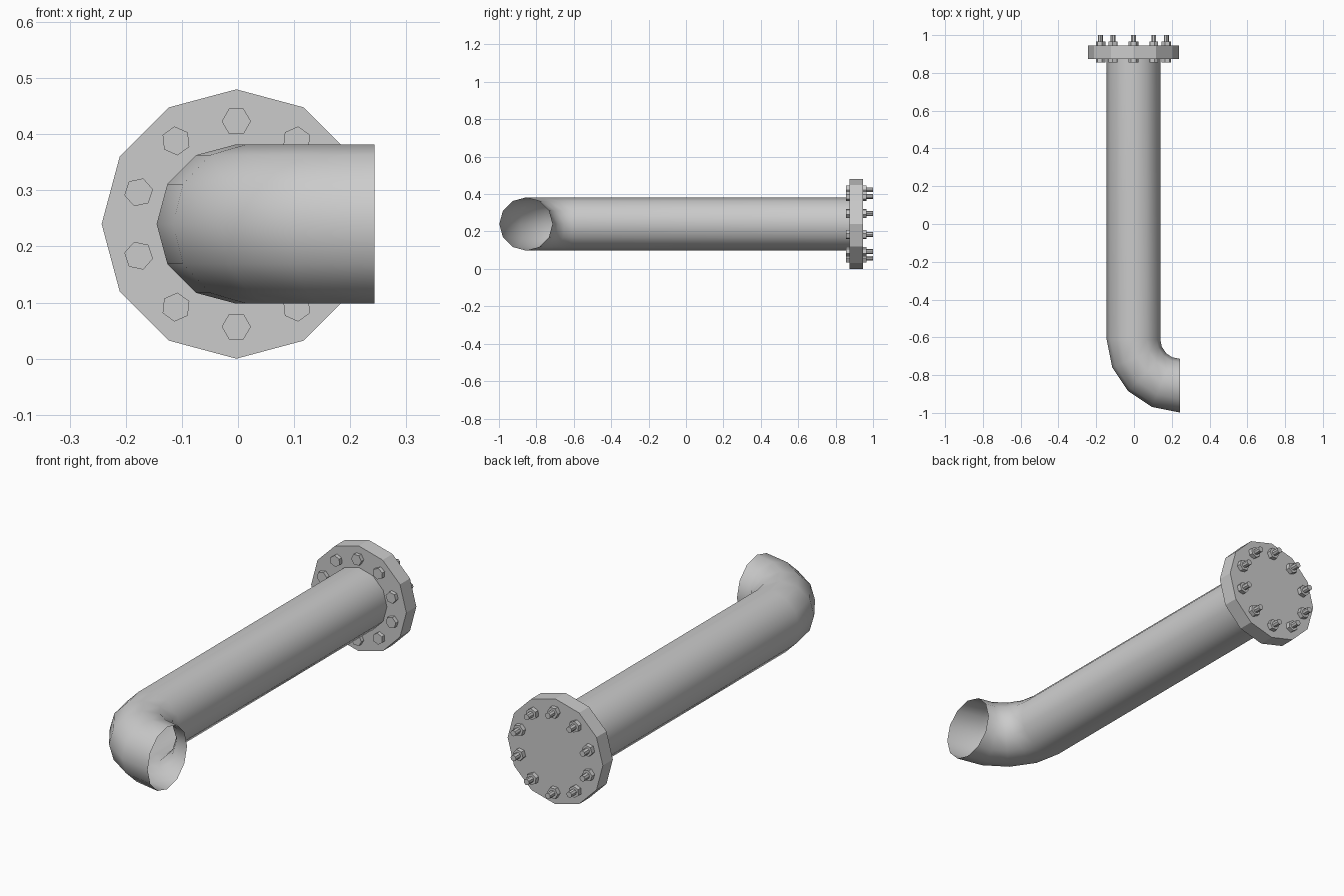
import bpy, bmesh
from math import sin, cos, pi
from mathutils import Matrix

if "Cube" in bpy.data.objects:
    bpy.data.objects.remove(bpy.data.objects["Cube"])

CX, CZ = -0.003, 0.24      # pipe axis
PIPE_R, BEND_R = 0.142, 0.246
BEND_Y = -0.61             # where the elbow starts
FRONT, BACK = 0.874, 0.946 # flange faces


def finish(name, bm):
    bmesh.ops.recalc_face_normals(bm, faces=bm.faces)
    mesh = bpy.data.meshes.new(name)
    bm.to_mesh(mesh)
    bm.free()
    obj = bpy.data.objects.new(name, mesh)
    bpy.context.collection.objects.link(obj)
    return obj


def add_prism(bm, x, z, y0, y1, radius, sides, turn=0.0):
    """Capped prism along y; turn is the angle of the first corner."""
    rings = [[bm.verts.new((x + radius * cos(turn + 2 * pi * i / sides), y,
                            z + radius * sin(turn + 2 * pi * i / sides)))
              for i in range(sides)] for y in (y0, y1)]
    for i in range(sides):
        j = (i + 1) % sides
        bm.faces.new((rings[0][i], rings[0][j], rings[1][j], rings[1][i]))
    bm.faces.new(rings[0])
    bm.faces.new(rings[1])


# Pipe with a 90 degree elbow, open at the mouth
bm = bmesh.new()
centre_x = CX + BEND_R
stations = [(CX, FRONT, 0.0)]
for k in range(5):
    a = k * pi / 8
    stations.append((centre_x - BEND_R * cos(a), BEND_Y - BEND_R * sin(a), a))
rings = []
for px, py, a in stations:
    ring = []
    for i in range(12):
        t = 2 * pi * i / 12
        r = PIPE_R * cos(t)
        ring.append(bm.verts.new((px + r * cos(a), py + r * sin(a),
                                  CZ + PIPE_R * sin(t))))
    rings.append(ring)
for r0, r1 in zip(rings, rings[1:]):
    for i in range(12):
        j = (i + 1) % 12
        bm.faces.new((r0[i], r0[j], r1[j], r1[i]))
for f in bm.faces:
    f.smooth = True
finish("pipe", bm)

# Flange
bm = bmesh.new()
add_prism(bm, CX, CZ, FRONT, BACK, 0.24, 12)
finish("flange", bm)

# Ring of ten bolts: head, nut and threaded end
for n in range(10):
    a = pi / 2 + n * pi / 5
    x, z = CX + 0.183 * cos(a), CZ + 0.183 * sin(a)
    bm = bmesh.new()
    add_prism(bm, x, z, 0.856, FRONT, 0.026, 6, a + pi / 2)
    add_prism(bm, x, z, BACK, 0.966, 0.026, 6, a + pi / 2)
    add_prism(bm, x, z, FRONT, 1.0, 0.0135, 8, a + pi / 8)
    finish(f"bolt_{n + 1}", bm)
